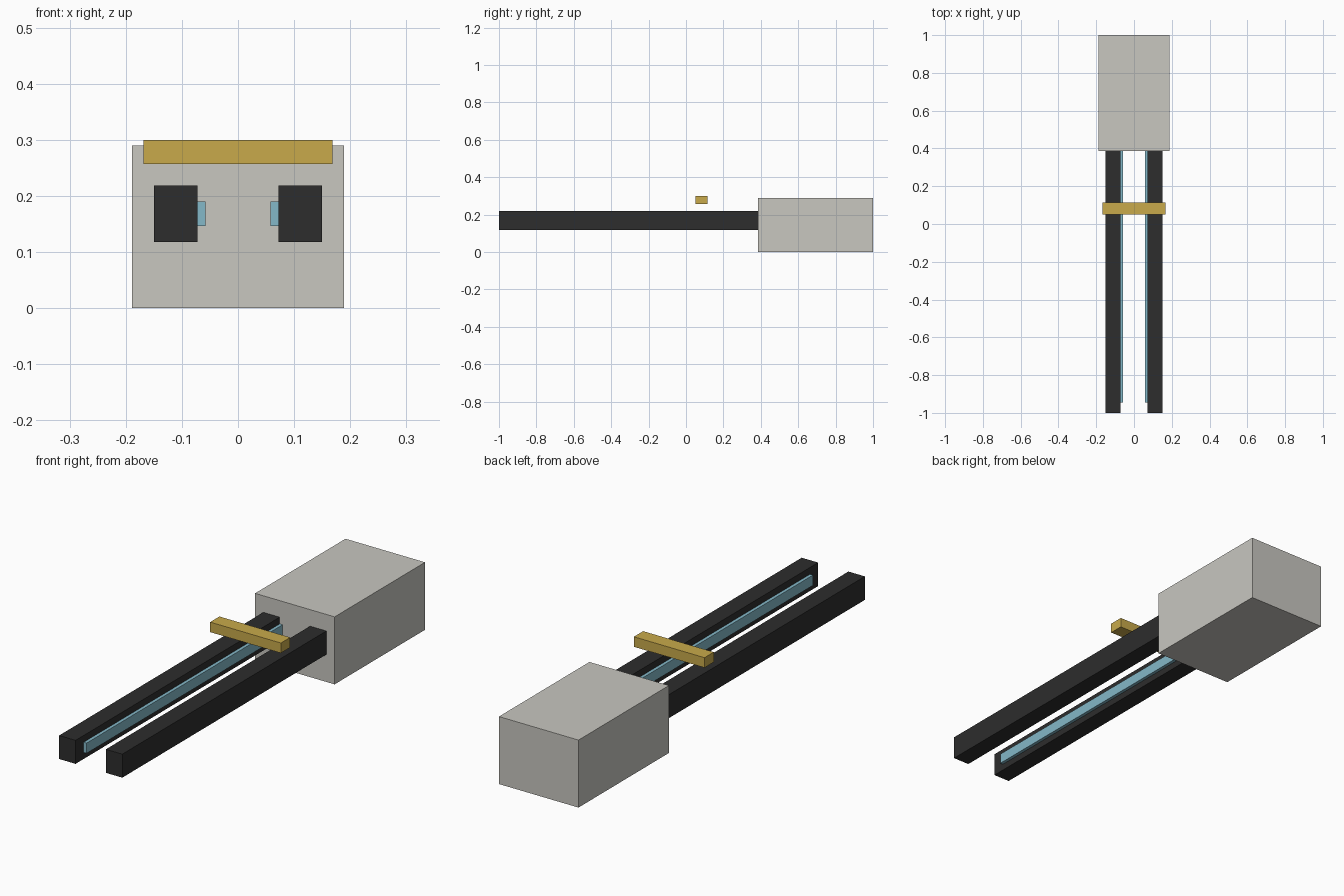
import bpy
import bmesh
from mathutils import Vector

default = bpy.data.objects.get("Cube")
if default:
    bpy.data.objects.remove(default, do_unlink=True)


def material(name, rgb):
    mat = bpy.data.materials.new(name)
    mat.use_nodes = True
    color = (*rgb, 1.0)
    mat.diffuse_color = color
    mat.node_tree.nodes["Principled BSDF"].inputs["Base Color"].default_value = color
    return mat


def box(name, low, high, mat):
    """Flat-faced box between two corners, with its origin at the centre."""
    low, high = Vector(low), Vector(high)
    mesh = bpy.data.meshes.new(name)
    bm = bmesh.new()
    bmesh.ops.create_cube(bm, size=1)
    bmesh.ops.scale(bm, vec=high - low, verts=bm.verts)
    bm.to_mesh(mesh)
    bm.free()
    mesh.materials.append(mat)
    obj = bpy.data.objects.new(name, mesh)
    obj.location = (low + high) / 2
    bpy.context.collection.objects.link(obj)
    return obj


grey = material("warm light grey", (0.58, 0.57, 0.53))
black = material("charcoal black", (0.026, 0.026, 0.026))
blue = material("pale blue", (0.23, 0.48, 0.58))
gold = material("gold", (0.58, 0.40, 0.07))

BODY_FRONT = 0.386

# Rear housing
box("housing", (-0.189, BODY_FRONT, 0), (0.189, 1, 0.29), grey)

# Pair of long rails, each with a thin strip along its inner face
for side, s in (("left", 1), ("right", -1)):
    def pair_box(part, x_in, x_out, y0, z0, z1, mat):
        xs = sorted((s * x_in, s * x_out))
        box(f"{side}_{part}", (xs[0], y0, z0), (xs[1], BODY_FRONT, z1), mat)

    pair_box("rail", 0.072, 0.15, -1, 0.118, 0.219, black)
    pair_box("inner_strip", 0.058, 0.072, -0.945, 0.146, 0.19, blue)

# Crossbar floating above the rails
box("crossbar", (-0.168, 0.051, 0.257), (0.168, 0.114, 0.3), gold)
